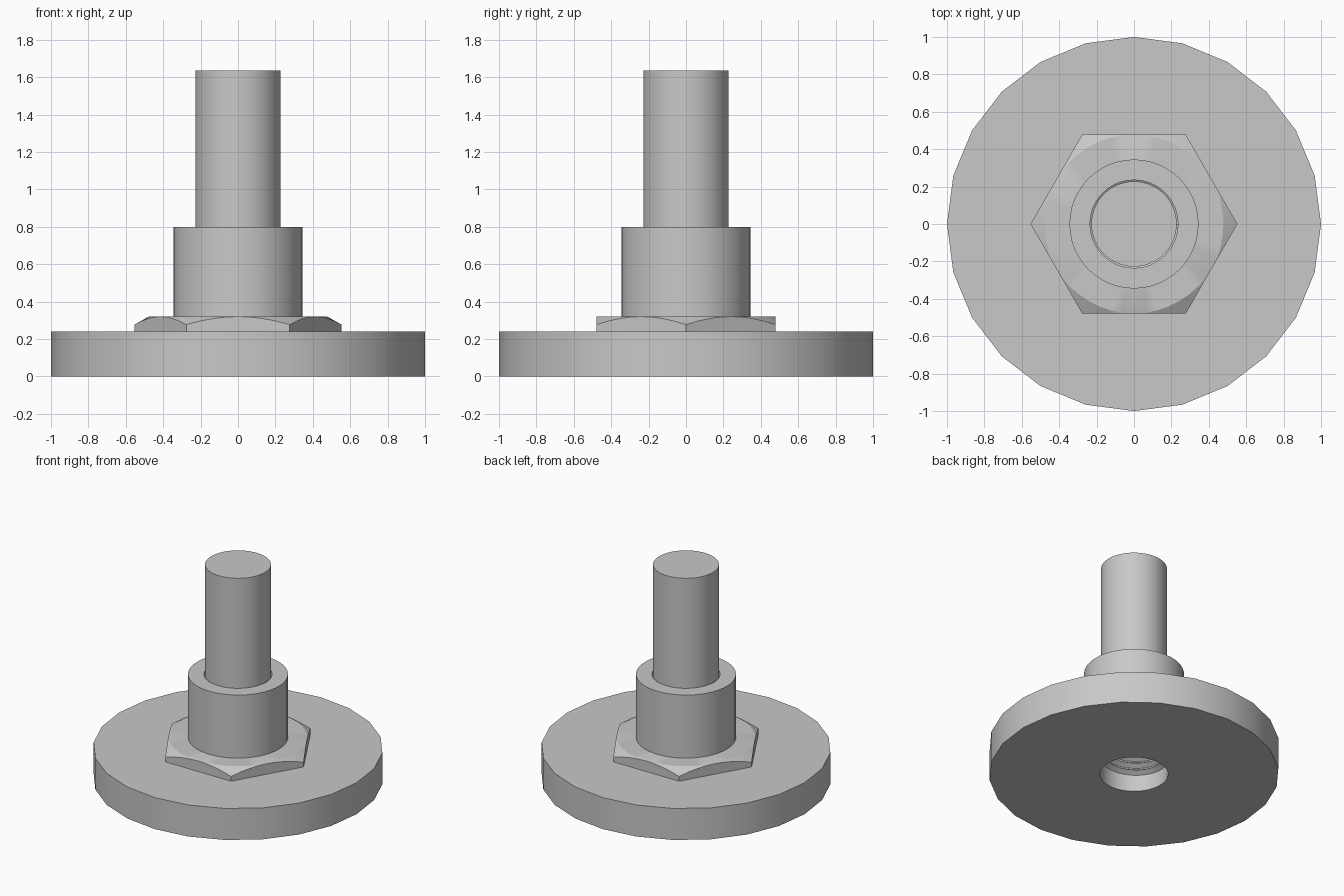
import bpy
import bmesh
from math import cos, pi, radians, tau
from mathutils import Matrix, Vector

if "Cube" in bpy.data.objects:
    bpy.data.objects.remove(bpy.data.objects["Cube"], do_unlink=True)

STEPS = 48        # points around every ring
BORE = 0.235      # radius of the central hole

steel = bpy.data.materials.new("grey steel")
steel.use_nodes = True
grey = (0.58, 0.58, 0.58, 1)
steel.diffuse_color = grey
steel.node_tree.nodes["Principled BSDF"].inputs["Base Color"].default_value = grey


def polygon_radius(angle, sides, corner):
    """Distance from the centre to the edge of a regular polygon."""
    half = pi / sides
    return corner * cos(half) / cos(angle % (2 * half) - half)


def finish(name, bm):
    bmesh.ops.recalc_face_normals(bm, faces=bm.faces)
    mesh = bpy.data.meshes.new(name)
    bm.to_mesh(mesh)
    bm.free()
    mesh.materials.append(steel)
    obj = bpy.data.objects.new(name, mesh)
    bpy.context.collection.objects.link(obj)
    bpy.ops.object.select_all(action="DESELECT")
    obj.select_set(True)
    bpy.context.view_layer.objects.active = obj
    bpy.ops.object.shade_smooth_by_angle(angle=radians(25))


def loft(name, rings, hollow=True):
    """Join rings of (sides, corner radius, height); height may depend on radius."""
    bm = bmesh.new()
    loops = []
    for sides, corner, height in rings:
        loop = []
        for i in range(STEPS):
            angle = tau * i / STEPS
            r = polygon_radius(angle, sides, corner)
            z = height(r) if callable(height) else height
            loop.append(bm.verts.new(Matrix.Rotation(angle, 3, "Z") @ Vector((r, 0, z))))
        loops.append(loop)
    pairs = list(zip(loops, loops[1:]))
    if hollow:
        pairs.append((loops[-1], loops[0]))
    else:
        bm.faces.new(loops[0])
        bm.faces.new(loops[-1])
    for low, high in pairs:
        for i in range(STEPS):
            j = (i + 1) % STEPS
            bm.faces.new((low[i], low[j], high[j], high[i]))
    finish(name, bm)


def tube(name, sides, radius, bottom, top):
    loft(name, [(STEPS, BORE, bottom), (sides, radius, bottom),
                (sides, radius, top), (STEPS, BORE, top)])


# Coarse round foot and smooth collar, both bored through
tube("base_disc", 24, 1.0, 0, 0.24)
tube("collar", STEPS, 0.345, 0.24, 0.80)

# Hexagonal nut whose corners are cut by a shallow cone
FLAT = 0.479
corner = FLAT / cos(pi / 6)
loft("hex_nut", [
    (STEPS, BORE, 0.24),
    (6, corner, 0.24),
    (6, corner, lambda r: 0.32 - 0.58 * (r - FLAT)),
    (STEPS, FLAT - 0.001, 0.32),
    (STEPS, BORE, 0.32),
])

# Plain shaft standing in the collar
loft("shaft", [(STEPS, 0.228, 0.40), (STEPS, 0.228, 1.635)], hollow=False)

# Spiral thread inside the bore
pitch, turns = 0.055, 5
bm = bmesh.new()
section = [bm.verts.new((r, 0, z)) for r, z in
           ((BORE + 0.003, 0.09), (0.2, 0.115), (BORE + 0.003, 0.14))]
edges = [bm.edges.new((section[i], section[(i + 1) % 3])) for i in range(3)]
bmesh.ops.spin(bm, geom=section + edges, cent=(0, 0, 0), axis=(0, 0, 1),
               dvec=(0, 0, pitch / STEPS), angle=tau * turns,
               steps=STEPS * turns, use_duplicate=False)
finish("bore_thread", bm)
